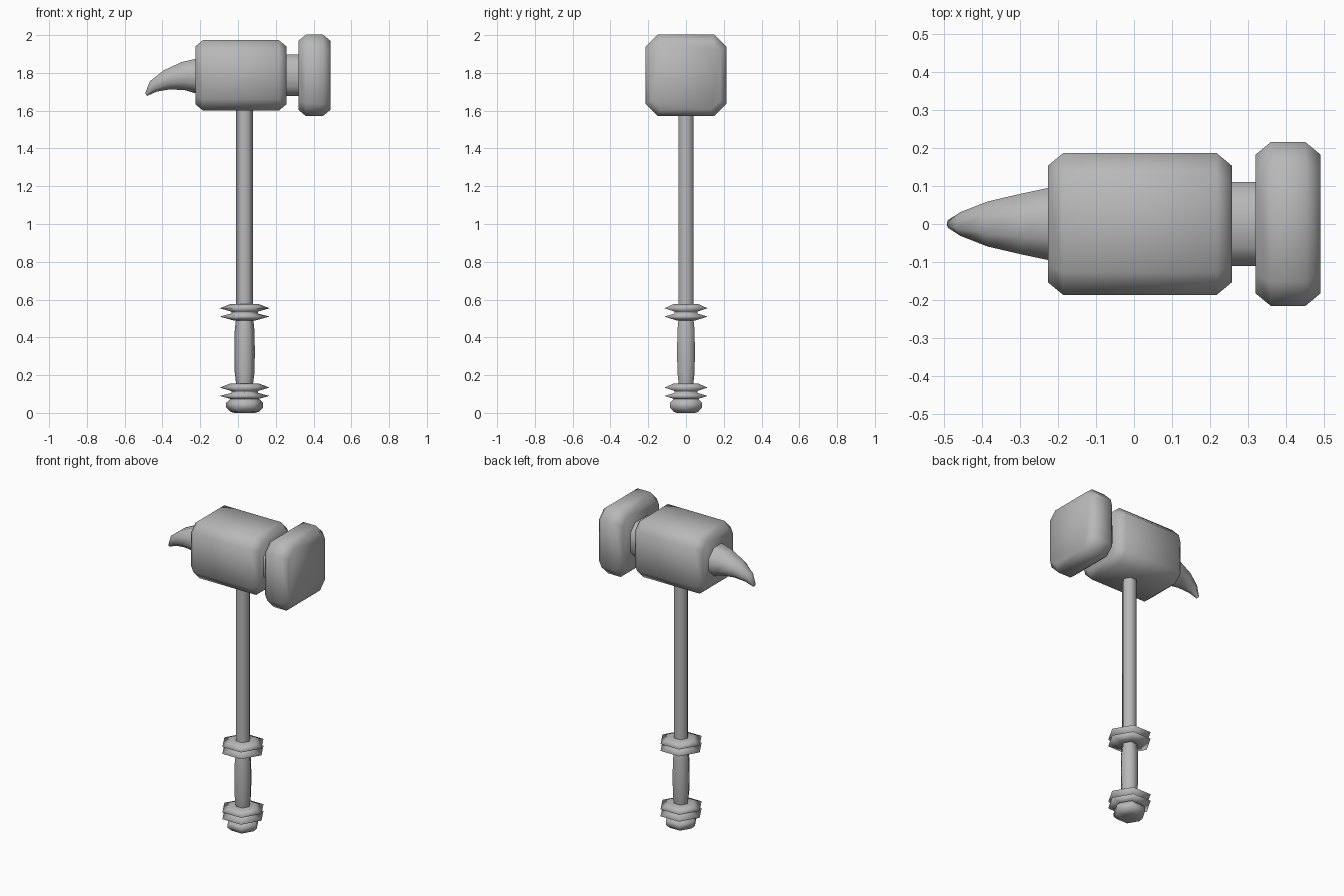
import bpy
from math import cos, sin, pi

if "Cube" in bpy.data.objects:
    bpy.data.objects.remove(bpy.data.objects["Cube"])

AX = 0.035   # x position of the shaft axis
HZ = 1.787   # height of the head axis

# Dark grey metal for all parts
metal = bpy.data.materials.new("dark_metal")
metal.diffuse_color = (0.48, 0.48, 0.48, 1)
metal.use_nodes = True
metal.node_tree.nodes["Principled BSDF"].inputs["Base Color"].default_value = metal.diffuse_color


def loft(name, rings, smooth=60):
    """Skin a list of equally sized rings and cap both ends."""
    n = len(rings[0])
    verts = [p for r in rings for p in r]
    faces = [(i * n + j, i * n + (j + 1) % n, (i + 1) * n + (j + 1) % n, (i + 1) * n + j)
             for i in range(len(rings) - 1) for j in range(n)]
    faces += [tuple(range(n))[::-1], tuple(range(len(verts) - n, len(verts)))]
    me = bpy.data.meshes.new(name)
    me.from_pydata(verts, [], faces)
    me.materials.append(metal)
    ob = bpy.data.objects.new(name, me)
    bpy.context.collection.objects.link(ob)
    bpy.ops.object.select_all(action='DESELECT')
    ob.select_set(True)
    bpy.context.view_layer.objects.active = ob
    bpy.ops.object.mode_set(mode='EDIT')
    bpy.ops.mesh.select_all(action='SELECT')
    bpy.ops.mesh.normals_make_consistent(inside=False)
    bpy.ops.object.mode_set(mode='OBJECT')
    bpy.ops.object.shade_smooth_by_angle(angle=smooth * pi / 180)
    return ob


def octagon(x, h, c):
    """Square section with cut corners, in the yz plane."""
    k = h - c
    pts = [(h, -k), (h, k), (k, h), (-k, h), (-h, k), (-h, -k), (-k, -h), (k, -h)]
    return [(x, y, HZ + z) for y, z in pts]


def block(name, x0, x1, h, c):
    """Block along x with all edges chamfered."""
    loft(name, [octagon(x0, h - 0.033, c - 0.015), octagon(x0 + 0.04, h, c),
                octagon(x1 - 0.04, h, c), octagon(x1, h - 0.033, c - 0.015)])


def turned(name, profile, smooth=62):
    """Six-sided turned part around the shaft axis from (radius, z) pairs."""
    loft(name, [[(AX + r * cos(j * pi / 3), r * sin(j * pi / 3), z) for j in range(6)]
                for r, z in profile], smooth)


# Head: main block, neck and striking face
block("head_block", -0.226, 0.257, 0.186, 0.06)
loft("neck", [octagon(0.23, 0.11, 0.05), octagon(0.34, 0.11, 0.05)])
block("striking_face", 0.319, 0.49, 0.215, 0.064)

# Curved claw: (top x, top z, bottom x, bottom z, half width)
claw = [(-0.20, 1.88, -0.20, 1.685, 0.1), (-0.30, 1.857, -0.28, 1.708, 0.08),
        (-0.395, 1.812, -0.36, 1.713, 0.059), (-0.467, 1.755, -0.43, 1.701, 0.031),
        (-0.491, 1.692, -0.482, 1.678, 0.01)]
rings = []
for tx, tz, bx, bz, w in claw:
    ring = []
    for j in range(8):
        a = (j + 0.5) * pi / 4
        s = 1 / cos(pi / 8)
        t = 0.5 + 0.5 * s * sin(a)
        ring.append((bx + (tx - bx) * t, w * s * cos(a), bz + (tz - bz) * t))
    rings.append(ring)
loft("claw", rings)

# Shaft, grip and pommel
turned("shaft", [(0.045, 0.5), (0.045, 1.65)])
turned("grip", [(0.043, 0.14), (0.047, 0.17), (0.053, 0.22), (0.054, 0.32),
                (0.053, 0.43), (0.047, 0.485), (0.043, 0.51)])
turned("pommel", [(0.055, 0.0), (0.075, 0.006), (0.098, 0.028), (0.098, 0.053), (0.07, 0.08)])

# Pairs of sharp guard rings above and below the grip
for name, z in (("lower_guard", 0.0), ("upper_guard", 0.42)):
    turned(name, [(0.06, 0.07 + z), (0.132, 0.09 + z), (0.07, 0.106 + z), (0.07, 0.116 + z),
                  (0.132, 0.134 + z), (0.075, 0.156 + z)], 179)
